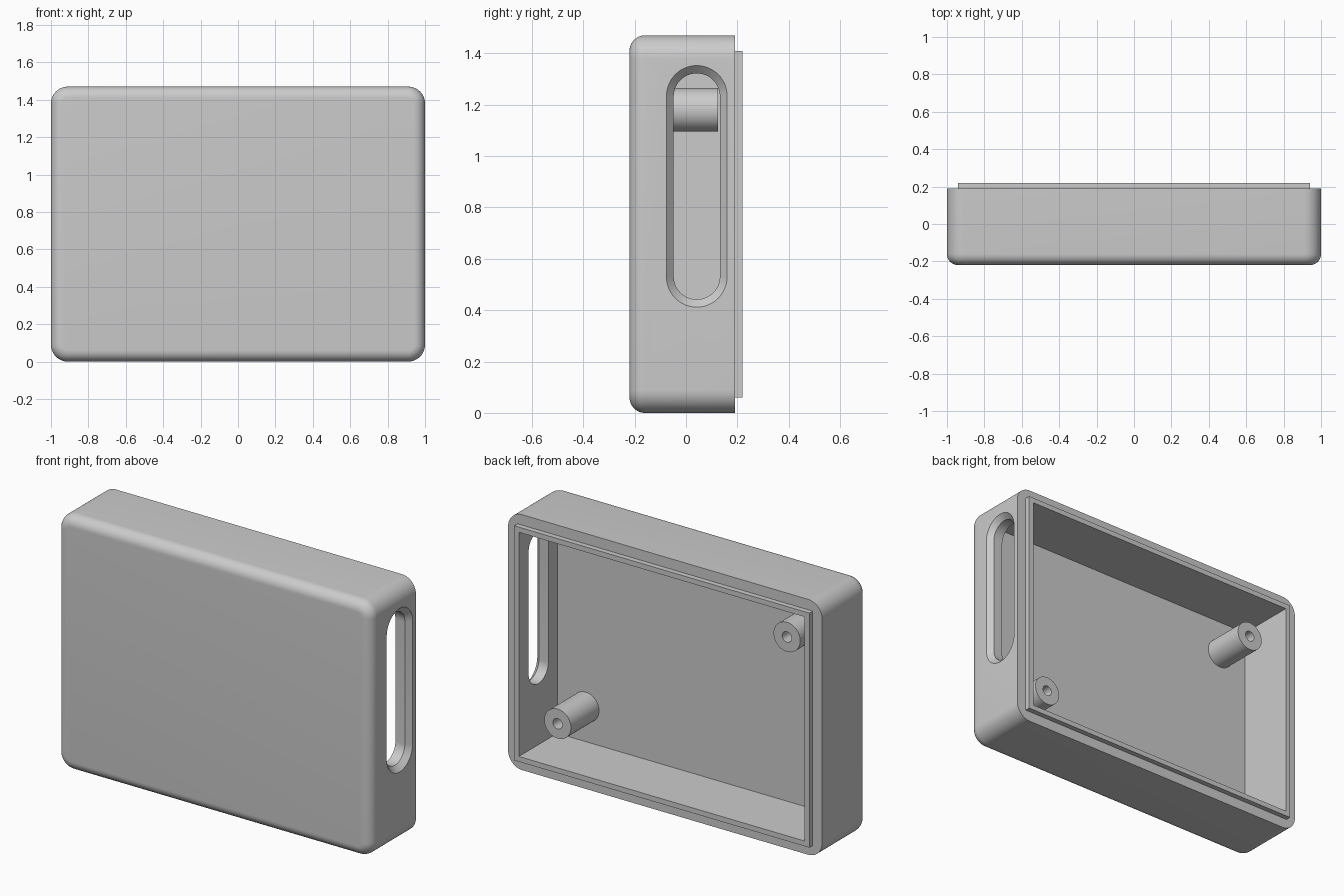
import bpy, bmesh
from math import pi, cos, sin, radians
from mathutils import Vector, Matrix

cube = bpy.data.objects.get("Cube")
if cube:
    bpy.data.objects.remove(cube, do_unlink=True)

HEIGHT = 1.47
FRONT, RIM, LIP_END, FLOOR = -0.22, 0.19, 0.22, -0.13

grey = bpy.data.materials.new("light grey plastic")
grey.use_nodes = True
colour = (0.6, 0.6, 0.6, 1)
grey.diffuse_color = colour
grey.node_tree.nodes["Principled BSDF"].inputs["Base Color"].default_value = colour


def finish(name, bm):
    bmesh.ops.recalc_face_normals(bm, faces=bm.faces)
    mesh = bpy.data.meshes.new(name)
    bm.to_mesh(mesh)
    bm.free()
    mesh.materials.append(grey)
    obj = bpy.data.objects.new(name, mesh)
    bpy.context.collection.objects.link(obj)
    return obj


def box_mesh(inset, y0, y1):
    """Box inset from the sides of the case, spanning y0 to y1."""
    bm = bmesh.new()
    size = Vector((2 - 2 * inset, y1 - y0, HEIGHT - 2 * inset))
    centre = Vector((0, (y0 + y1) / 2, HEIGHT / 2))
    bmesh.ops.create_cube(bm, size=1, matrix=Matrix.Translation(centre) @ Matrix.Diagonal(size).to_4x4())
    return bm


def activate(obj):
    bpy.ops.object.select_all(action='DESELECT')
    obj.select_set(True)
    bpy.context.view_layer.objects.active = obj


def cut(obj, cutter):
    mod = obj.modifiers.new("cut", 'BOOLEAN')
    mod.operation, mod.solver, mod.object = 'DIFFERENCE', 'EXACT', cutter
    activate(obj)
    bpy.ops.object.modifier_apply(modifier=mod.name)


# Case block: rounded corners, then a softened front edge
bm = box_mesh(0, FRONT, RIM)
corners = [e for e in bm.edges if abs(e.verts[0].co.y - e.verts[1].co.y) > 0.1]
bmesh.ops.bevel(bm, geom=corners, offset=0.09, segments=12, profile=0.5, affect='EDGES')
front_loop = [e for e in bm.edges if all(v.co.y < FRONT + 0.001 for v in e.verts)]
bmesh.ops.bevel(bm, geom=front_loop, offset=0.06, segments=10, profile=0.5, affect='EDGES')
case = finish("case_shell", bm)

# Raised locating lip around the open back
lip = finish("back_lip", box_mesh(0.06, RIM, LIP_END))

# Hollow interior
cavity = finish("cavity_cutter", box_mesh(0.09, FLOOR, 0.4))
cut(case, cavity)
cut(lip, cavity)

# Chamfered side slot, lofted from stadium-shaped rings
bm = bmesh.new()
rings = []
for x, radius, straight in ((0.8, 0.09, 0.35), (0.97, 0.09, 0.35), (1.03, 0.146, 0.355)):
    ring = []
    for end in (0, 1):
        for i in range(25):
            a = pi * (end + i / 24)
            z = HEIGHT * 0.6 + (straight if end == 0 else -straight) + radius * sin(a)
            ring.append(bm.verts.new((x, 0.042 + radius * cos(a), z)))
    rings.append(ring)
for a, b in zip(rings, rings[1:]):
    for i in range(len(a)):
        j = (i + 1) % len(a)
        bm.faces.new((a[i], a[j], b[j], b[i]))
bm.faces.new(rings[0])
bm.faces.new(rings[-1])
slot = finish("slot_cutter", bm)
cut(case, slot)

for helper in (cavity, slot):
    bpy.data.objects.remove(helper, do_unlink=True)


# Screw posts with blind holes, turned from a half profile
def screw_post(name, x, z):
    bm = bmesh.new()
    end, bottom = 0.125, -0.08
    profile = ((0, FLOOR - 0.02), (0.085, FLOOR - 0.02), (0.085, end), (0.03, end), (0.03, bottom), (0, bottom))
    verts = [bm.verts.new((x + r, y, z)) for r, y in profile]
    edges = [bm.edges.new(pair) for pair in zip(verts, verts[1:])]
    bmesh.ops.spin(bm, geom=verts + edges, cent=(x, 0, z), axis=(0, 1, 0), angle=2 * pi, steps=48)
    bmesh.ops.remove_doubles(bm, verts=bm.verts, dist=0.0001)
    return finish(name, bm)


posts = [screw_post("lower_left_screw_post", 0.73, 0.29),
         screw_post("upper_right_screw_post", -0.73, HEIGHT - 0.29)]

for obj in [case, lip] + posts:
    activate(obj)
    bpy.ops.object.shade_smooth_by_angle(angle=radians(30))
